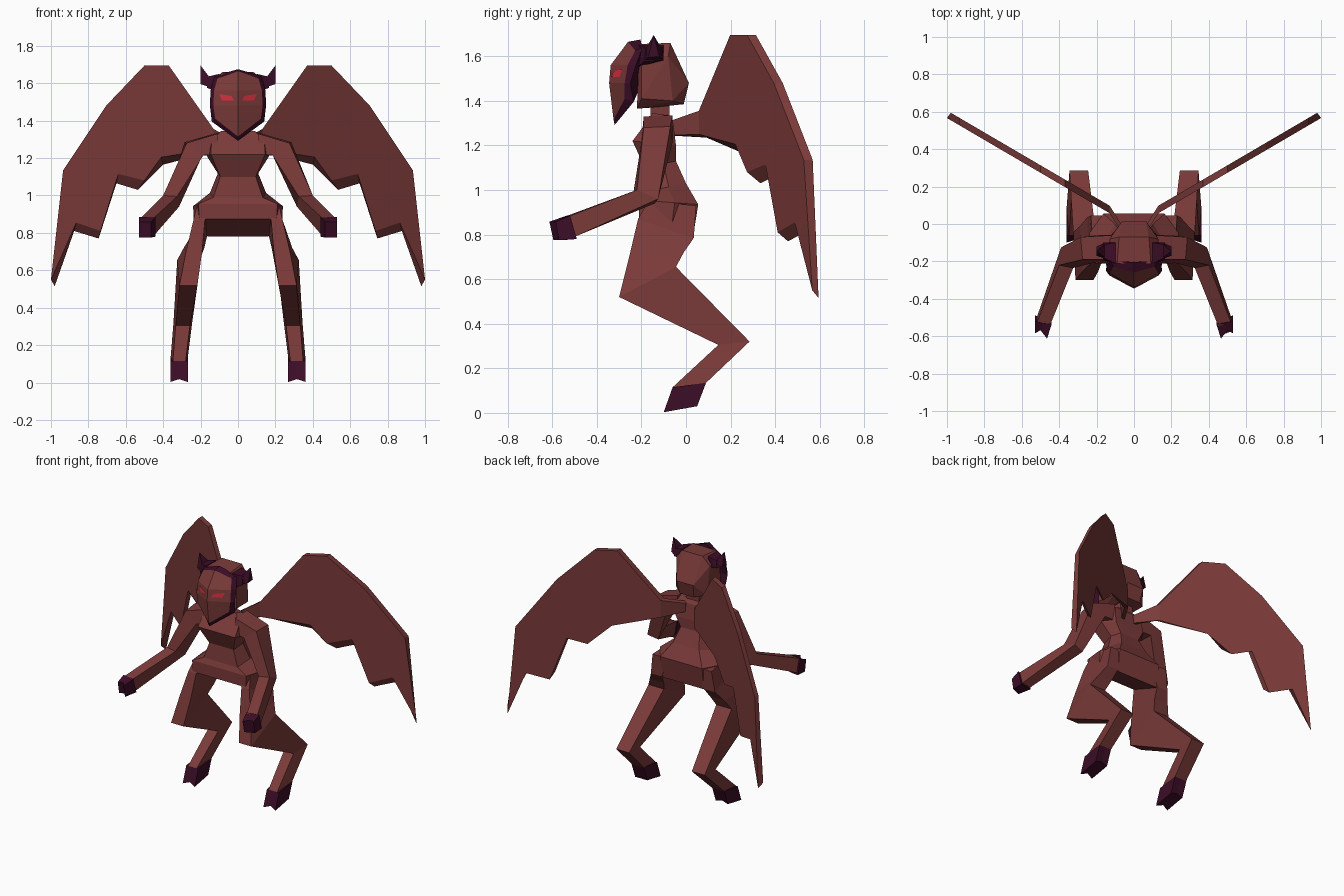
import bpy, bmesh
from mathutils import Vector

if "Cube" in bpy.data.objects:
    bpy.data.objects.remove(bpy.data.objects["Cube"])


def material(name, rgb):
    m = bpy.data.materials.new(name)
    m.diffuse_color = (*rgb, 1)
    m.use_nodes = True
    m.node_tree.nodes["Principled BSDF"].inputs["Base Color"].default_value = m.diffuse_color
    return m


SKIN = material("red_brown_skin", (0.195, 0.043, 0.041))
DARK = material("dark_purple_horn", (0.045, 0.004, 0.020))
GLOW = material("glowing_red", (0.68, 0.03, 0.05))


def build(name, verts, faces, mats, indices=None, mirror=False):
    """Mesh from points and faces, optionally mirrored across x."""
    bm = bmesh.new()
    for side in ((1, -1) if mirror else (1,)):
        vs = [bm.verts.new((x * side, y, z)) for x, y, z in verts]
        for i, f in enumerate(faces):
            face = bm.faces.new([vs[k] for k in f][::side])
            face.material_index = indices[i] if indices else 0
    if mirror:
        bmesh.ops.remove_doubles(bm, verts=bm.verts[:], dist=0.0005)
    bmesh.ops.recalc_face_normals(bm, faces=bm.faces[:])
    me = bpy.data.meshes.new(name)
    bm.to_mesh(me)
    bm.free()
    for m in mats:
        me.materials.append(m)
    ob = bpy.data.objects.new(name, me)
    bpy.context.collection.objects.link(ob)
    return ob


def loft(name, rings, mat, mirror=False):
    """Skin a list of equal-size rings and cap both ends."""
    n = len(rings[0])
    verts = [p for r in rings for p in r]
    faces = [(s * n + i, s * n + (i + 1) % n, (s + 1) * n + (i + 1) % n, (s + 1) * n + i)
             for s in range(len(rings) - 1) for i in range(n)]
    faces += [tuple(range(n))[::-1], tuple(range(len(verts) - n, len(verts)))]
    return build(name, verts, faces, [mat], mirror=mirror)


def hull(name, half, mat, both=True):
    """Convex solid around points; both=True wraps left and right in one solid."""
    for side in ((0,) if both else (1, -1)):
        bm = bmesh.new()
        for x, y, z in half:
            for s in ((1, -1) if both else (side,)):
                bm.verts.new((x * s, y, z))
        res = bmesh.ops.convex_hull(bm, input=bm.verts[:])
        loose = [g for g in res["geom_interior"] if isinstance(g, bmesh.types.BMVert)]
        bmesh.ops.delete(bm, geom=loose, context='VERTS')
        bmesh.ops.recalc_face_normals(bm, faces=bm.faces[:])
        full = name if both else name + ("_left" if side > 0 else "_right")
        me = bpy.data.meshes.new(full)
        bm.to_mesh(me)
        bm.free()
        me.materials.append(mat)
        bpy.context.collection.objects.link(bpy.data.objects.new(full, me))


# Torso and pelvis: half width, front (y, z), back (y, z)
def body_ring(w, yf, zf, yb, zb):
    ym, zm = yf * .4 + yb * .6, zf * .4 + zb * .6
    h = w * .88
    b = w * .68
    return [(-h, yf, zf), (h, yf, zf), (w, ym, zm), (b, yb, zb), (-b, yb, zb), (-w, ym, zm)]


loft("torso", [body_ring(*r) for r in (
    (.10, -.15, 1.345, -.08, 1.335), (.16, -.18, 1.30, -.058, 1.305),
    (.165, -.24, 1.22, -.045, 1.20), (.108, -.185, 1.10, -.045, 1.13),
    (.15, -.195, .99, 0, 1.03), (.24, -.21, .955, .055, .935),
    (.235, -.21, .875, .03, .78))], SKIN)
loft("neck", [[(-.06, -.16, z), (.06, -.16, z), (.05, -.075, z), (-.05, -.075, z)]
              for z in (1.28, 1.42)], SKIN)


# Legs: front (y, z), back (y, z), inner x, outer x
def leg_ring(yf, zf, yb, zb, xi, xo):
    return [(xi + .012, yf, zf), (xo - .012, yf, zf), (xo, yb, zb), (xi, yb, zb)]


loft("legs", [leg_ring(*r) for r in (
    (-.17, .95, .045, .93, .11, .23), (-.215, .87, .035, .785, .165, .25),
    (-.255, .70, -.01, .72, .18, .29), (-.30, .52, -.045, .655, .205, .325),
    (.145, .305, .285, .32, .245, .345), (-.06, .115, .09, .135, .268, .36))],
    SKIN, mirror=True)


# Cloven hoofs
def hoof_ring(yf, zf, yb, zb, notch):
    return [(.268, yf, zf), (.315, yf + notch, zf + notch), (.362, yf, zf),
            (.362, yb, zb), (.315, yb, zb + notch), (.268, yb, zb)]


loft("hoofs", [hoof_ring(-.06, .115, .09, .135, 0),
               hoof_ring(-.10, .003, .05, .03, .015)], DARK, mirror=True)

# Arms: chest, shoulder, elbow and wrist rings
loft("arms", [
    [(.11, -.06, 1.335), (.11, -.19, 1.33), (.11, -.20, 1.22), (.11, -.06, 1.215)],
    [(.285, -.07, 1.285), (.275, -.19, 1.28), (.185, -.20, 1.215), (.19, -.06, 1.215)],
    [(.39, -.125, .96), (.40, -.22, 1.0), (.325, -.235, .995), (.315, -.14, .94)],
    [(.52, -.50, .79), (.52, -.53, .88), (.45, -.545, .88), (.45, -.515, .785)],
], SKIN, mirror=True)

# Forked hands
loft("hands", [
    [(.44, -.535, .885), (.485, -.53, .885), (.53, -.52, .885),
     (.53, -.49, .78), (.485, -.495, .78), (.44, -.505, .78)],
    [(.465, -.613, .858), (.50, -.568, .858), (.53, -.585, .858),
     (.53, -.570, .775), (.50, -.555, .775), (.465, -.595, .775)],
], DARK, mirror=True)

# Skull behind the face
hull("skull", [(.09, -.21, 1.655), (.125, -.2, 1.60), (.13, -.2, 1.41), (.08, -.22, 1.365),
               (.08, -.07, 1.66), (.13, -.08, 1.60), (.12, -.06, 1.40), (.05, -.15, 1.37),
               (.065, .013, 1.48), (.055, -.01, 1.385)], SKIN)

# Face with a centre ridge, framed by a dark rim
edge = [(0, -.26, 1.665), (.11, -.228, 1.625), (.128, -.262, 1.56),
        (.132, -.275, 1.48), (.122, -.275, 1.41), (0, -.325, 1.315)]
rim = [(0, -.205, 1.675), (.125, -.195, 1.64), (.147, -.225, 1.56),
       (.15, -.25, 1.48), (.14, -.235, 1.395), (0, -.32, 1.292)]
ridge = [(0, -.338, 1.56), (0, -.345, 1.48)]
back = [(0, -.19, 1.50)]
face_faces = [(0, 1, 2, 12), (12, 2, 3, 13), (13, 3, 4, 5)]
rim_faces = [(i, i + 1, i + 7, i + 6) for i in range(5)]
back_faces = [(i + 6, i + 7, 14) for i in range(5)]
build("face", edge + rim + ridge + back, face_faces + rim_faces + back_faces,
      [SKIN, DARK], [0] * 3 + [1] * 10, mirror=True)


# Slanted eyes laid on the brow panel
def on_face(x, z):
    origin = Vector(ridge[0])
    u, v = Vector(edge[2]) - origin, Vector(ridge[1]) - origin
    n = u.cross(v)
    return (x, origin.y - (n.x * x + n.z * (z - origin.z)) / n.y - .006, z)


build("eyes", [on_face(*p) for p in ((.022, 1.508), (.085, 1.508), (.10, 1.542), (.035, 1.532))],
      [(0, 1, 2, 3)], [GLOW], mirror=True)

# Horns: a stub on each temple and a pointed tip
hull("horn_base", [(x, y, z) for x, y, z in (
    (.10, -.22, 1.55), (.10, -.10, 1.58), (.10, -.21, 1.65), (.10, -.10, 1.65),
    (.165, -.19, 1.575), (.165, -.10, 1.585), (.165, -.18, 1.635), (.165, -.11, 1.635))],
    DARK, both=False)
hull("horn_tip", [(.155, -.185, 1.58), (.155, -.10, 1.585), (.155, -.18, 1.635),
                  (.155, -.11, 1.635), (.20, -.17, 1.595), (.20, -.12, 1.60),
                  (.20, -.145, 1.695)], DARK, both=False)

# Wings: scalloped outline (x, z) from the root over the top and back underneath
outline = [(.04, 1.305), (.13, 1.355), (.37, 1.695), (.50, 1.695), (.705, 1.48),
           (.935, 1.135), (1.0, .55), (.865, .855), (.735, .81), (.64, 1.115),
           (.50, 1.08), (.41, 1.205), (.13, 1.25), (.04, 1.245)]
lower = {6: (.98, .515), 7: (.876, .81), 8: (.745, .77), 9: (.65, 1.065),
         10: (.535, 1.03), 11: (.40, 1.165), 12: (.13, 1.235)}


def wing_point(x, z, depth):
    y = -.085 if x < .1 else .04 + .585 * (x - .1)
    return (x, y + depth, z)


n = len(outline)
wing_verts = [wing_point(x, z, 0) for x, z in outline]
wing_verts += [wing_point(*lower.get(i, p), .04) for i, p in enumerate(outline)]
wing_faces = [(i, (i + 1) % n, (i + 1) % n + n, i + n) for i in range(n)]
for o in (0, n):
    wing_faces += [tuple(k + o for k in (0, 1, 12, 13)), tuple(k + o for k in range(1, 13))]
build("wings", wing_verts, wing_faces, [SKIN], mirror=True)
